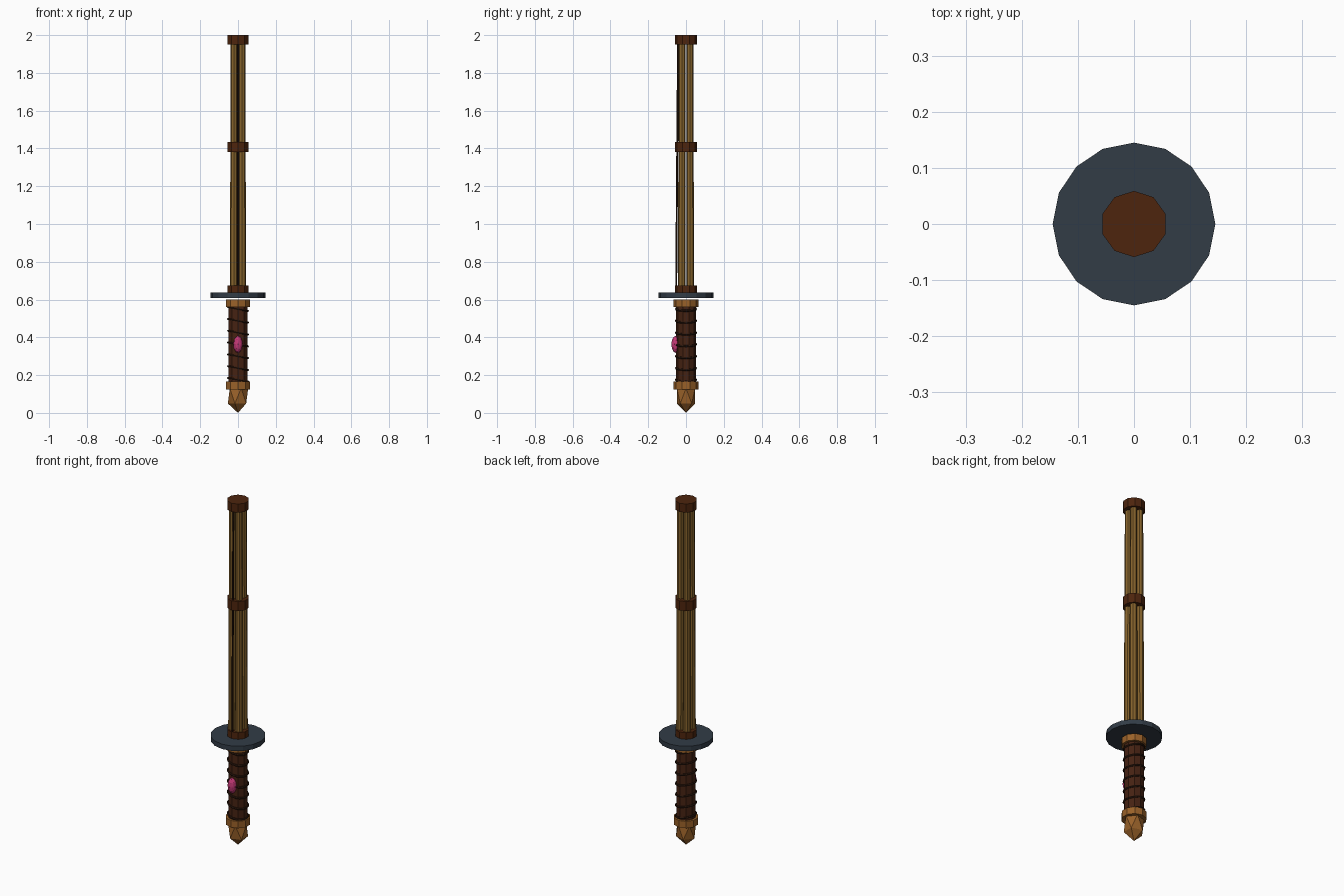
import bpy, math

if "Cube" in bpy.data.objects:
    bpy.data.objects.remove(bpy.data.objects["Cube"])


def material(name, rgb):
    m = bpy.data.materials.new(name)
    m.diffuse_color = (*rgb, 1)
    m.use_nodes = True
    m.node_tree.nodes["Principled BSDF"].inputs["Base Color"].default_value = m.diffuse_color
    return m


leather = material("brown leather", (0.075, 0.018, 0.004))
grip_mat = material("dark brown grip", (0.06, 0.016, 0.006))
cord_mat = material("blackish brown cord", (0.025, 0.009, 0.004))
bamboo = material("bamboo", (0.24, 0.125, 0.025))
bronze = material("bronze", (0.32, 0.12, 0.022))
steel = material("blue grey steel", (0.032, 0.045, 0.062))
pink = material("pink gem", (0.55, 0.04, 0.18))


def finish(name, mat):
    ob = bpy.context.object
    ob.name = name
    ob.data.materials.append(mat)
    return ob


def prism(name, z0, z1, r0, r1, sides, mat, x=0, y=0):
    bpy.ops.mesh.primitive_cone_add(vertices=sides, radius1=r0, radius2=r1,
                                    depth=z1 - z0, location=(x, y, (z0 + z1) / 2))
    return finish(name, mat)


def ball(name, detail, location, scale, mat):
    bpy.ops.mesh.primitive_ico_sphere_add(subdivisions=detail, radius=1, location=location)
    bpy.context.object.scale = scale
    return finish(name, mat)


# Leather tip and bands around the blade
prism("tip_cap", 1.95, 2.0, 0.059, 0.059, 10, leather)
prism("middle_band", 1.38, 1.435, 0.059, 0.059, 10, leather)
prism("base_band", 0.63, 0.675, 0.059, 0.059, 10, leather)

# Four tapering bamboo slats with narrow gaps between them
for i, (sx, sy) in enumerate([(1, 1), (-1, 1), (-1, -1), (1, -1)]):
    slat = prism(f"slat_{i + 1}", 0.64, 1.97, 0.0205, 0.018, 8, bamboo)
    for v in slat.data.vertices:
        a = 0.0225 if v.co.z < 0 else 0.0205
        v.co.x += sx * a
        v.co.y += sy * a

# Taut string along the front of the blade
string = prism("string", 0.65, 1.97, 0.005, 0.005, 6, cord_mat)
for v in string.data.vertices:
    v.co.y -= 0.052 if v.co.z < 0 else 0.042

# Round guard
prism("guard", 0.609, 0.637, 0.145, 0.145, 16, steel)

# Grip with collars
prism("grip", 0.15, 0.575, 0.053, 0.053, 10, grip_mat)
prism("upper_collar", 0.56, 0.599, 0.066, 0.066, 10, bronze)
prism("lower_collar", 0.125, 0.165, 0.066, 0.066, 10, bronze)

# Tilted cord wraps
for i in range(7):
    bpy.ops.mesh.primitive_torus_add(major_segments=16, minor_segments=6,
                                     major_radius=0.053, minor_radius=0.006,
                                     location=(0, 0, 0.175 + i * 0.0625),
                                     rotation=(0, 0.18, 0))
    finish(f"cord_wrap_{i + 1}", cord_mat)

# Faceted pommel and gem
ball("pommel", 1, (0, 0, 0.09), (0.06, 0.057, 0.09), bronze)
ball("gem", 2, (0, -0.053, 0.363), (0.025, 0.025, 0.046), pink)
